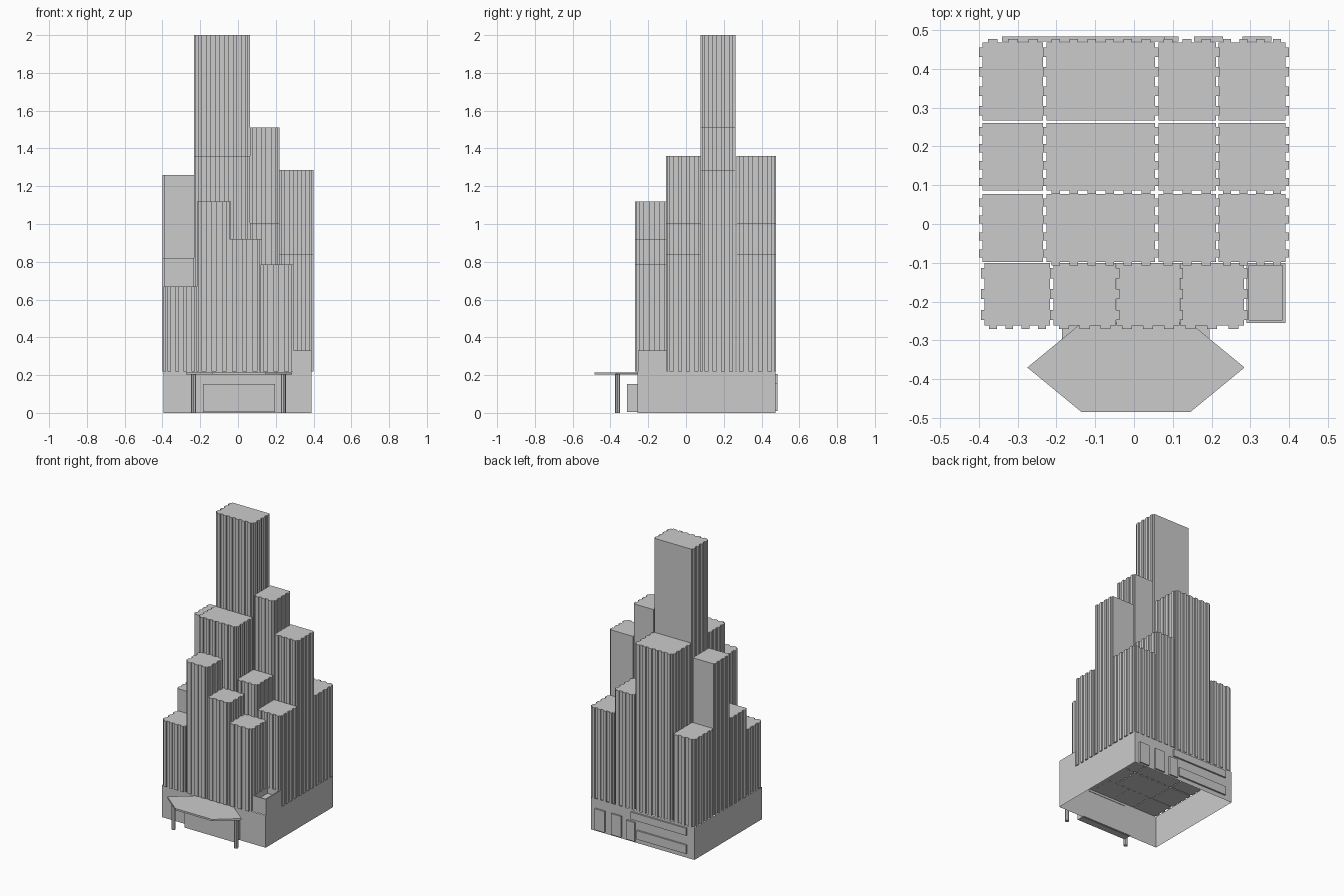
import bpy, bmesh
from mathutils import Vector

if "Cube" in bpy.data.objects:
    bpy.data.objects.remove(bpy.data.objects["Cube"])

BASE_Z = 0.22
RIB_DEPTH = 0.009


def prism(name, outline, z0, z1, caps=True):
    """Extrude a plan outline from z0 to z1."""
    bm = bmesh.new()
    low = [bm.verts.new((x, y, z0)) for x, y in outline]
    top = [bm.verts.new((x, y, z1)) for x, y in outline]
    n = len(outline)
    for i in range(n):
        j = (i + 1) % n
        bm.faces.new((low[i], low[j], top[j], top[i]))
    if caps:
        bm.faces.new(low[::-1])
        bm.faces.new(top)
    mesh = bpy.data.meshes.new(name)
    bm.to_mesh(mesh)
    bm.free()
    ob = bpy.data.objects.new(name, mesh)
    bpy.context.collection.objects.link(ob)
    return ob


def rect(x0, x1, y0, y1):
    return [(x0, y0), (x1, y0), (x1, y1), (x0, y1)]


def box(name, x0, x1, y0, y1, z0, z1, caps=True):
    return prism(name, rect(x0, x1, y0, y1), z0, z1, caps)


def ribbed_outline(x0, x1, y0, y1, sides):
    """Rectangle with projecting ribs on the listed sides (F, R, B, L)."""
    corners = [Vector(c) for c in rect(x0, x1, y0, y1)]
    pts = []
    for k, side in enumerate("FRBL"):
        a, b = corners[k], corners[(k + 1) % 4]
        pts.append(a)
        if side not in sides:
            continue
        length = (b - a).length
        d = (b - a) / length
        out = Vector((d.y, -d.x)) * RIB_DEPTH
        n = round(length / 0.048)
        pitch = length / n
        for i in range(n):
            s = a + d * pitch * (i + 0.26)
            e = a + d * pitch * (i + 0.74)
            pts += [s, s + out, e + out, e]
    return pts


def tower(name, xr, yr, top, sides):
    prism(name, ribbed_outline(*xr, *yr, sides), BASE_Z, top)


# Tower rows: plan depth, heights from left to right, ribbed sides
columns = [(-0.39, -0.234), (-0.225, 0.054), (0.063, 0.211), (0.218, 0.39)]
rows = {
    "back": ((0.267, 0.468), (0.82, 1.36, 1.005, 0.84), ("LB", "LRB", "RB", "RB")),
    "middle": ((0.086, 0.261), (1.26, 2.0, 1.51, 1.285), ("L", "FLR", "FR", "FR")),
    "front": ((-0.098, 0.077), (0.82, 1.36, 1.005, 0.84), ("L", "FLR", "FR", "FR")),
}
for row, (yr, heights, sides) in rows.items():
    for i, (xr, h, s) in enumerate(zip(columns, heights, sides)):
        tower(f"{row}_tower_{i + 1}", xr, yr, h, s)

# Lowest street-side row
street = [((-0.385, -0.216), 0.67, "FLR"), ((-0.208, -0.046), 1.12, "FLR"),
          ((-0.045, 0.117), 0.92, "FR"), ((0.118, 0.284), 0.785, "FR")]
for i, (xr, h, s) in enumerate(street):
    tower(f"street_tower_{i + 1}", xr, (-0.262, -0.1), h, s)

# Low corner block with a recessed roof
block = box("corner_block", 0.29, 0.39, -0.255, -0.1, BASE_Z, 0.33)
bm = bmesh.new()
bm.from_mesh(block.data)
roof = [f for f in bm.faces if f.normal.z > 0.9 or f.calc_center_median().z > 0.329]
bmesh.ops.inset_region(bm, faces=roof, thickness=0.01)
bmesh.ops.translate(bm, verts=[*roof[0].verts], vec=(0, 0, 0))
well = bmesh.ops.extrude_discrete_faces(bm, faces=roof)["faces"]
bmesh.ops.translate(bm, verts=list(well[0].verts), vec=(0, 0, -0.04))
bm.to_mesh(block.data)
bm.free()

# Hollow podium walls
box("podium_walls", -0.395, 0.39, -0.258, 0.473, 0, BASE_Z, caps=False)

# Entrance, hexagonal canopy and posts
box("entrance", -0.185, 0.195, -0.313, -0.254, 0.005, 0.153)
prism("canopy", [(-0.275, -0.37), (-0.135, -0.485), (0.145, -0.485),
                 (0.285, -0.37), (0.145, -0.255), (-0.135, -0.255)], 0.203, 0.215)
for side, x in (("left", -0.235), ("right", 0.24)):
    bpy.ops.mesh.primitive_cylinder_add(vertices=8, radius=0.0135, depth=0.205,
                                        location=(x, -0.362, 0.1025))
    bpy.context.object.name = f"canopy_post_{side}"

# Rear doors and window bands
for name, x0, x1, z0, z1 in (("rear_door_1", 0.28, 0.355, 0.01, 0.155),
                             ("rear_door_2", 0.155, 0.23, 0.01, 0.155),
                             ("rear_panel", 0.05, 0.115, 0.01, 0.14),
                             ("rear_band_upper", -0.34, 0.08, 0.155, 0.205),
                             ("rear_band_lower", -0.34, 0.035, 0.03, 0.09)):
    box(name, x0, x1, 0.47, 0.484, z0, z1)
